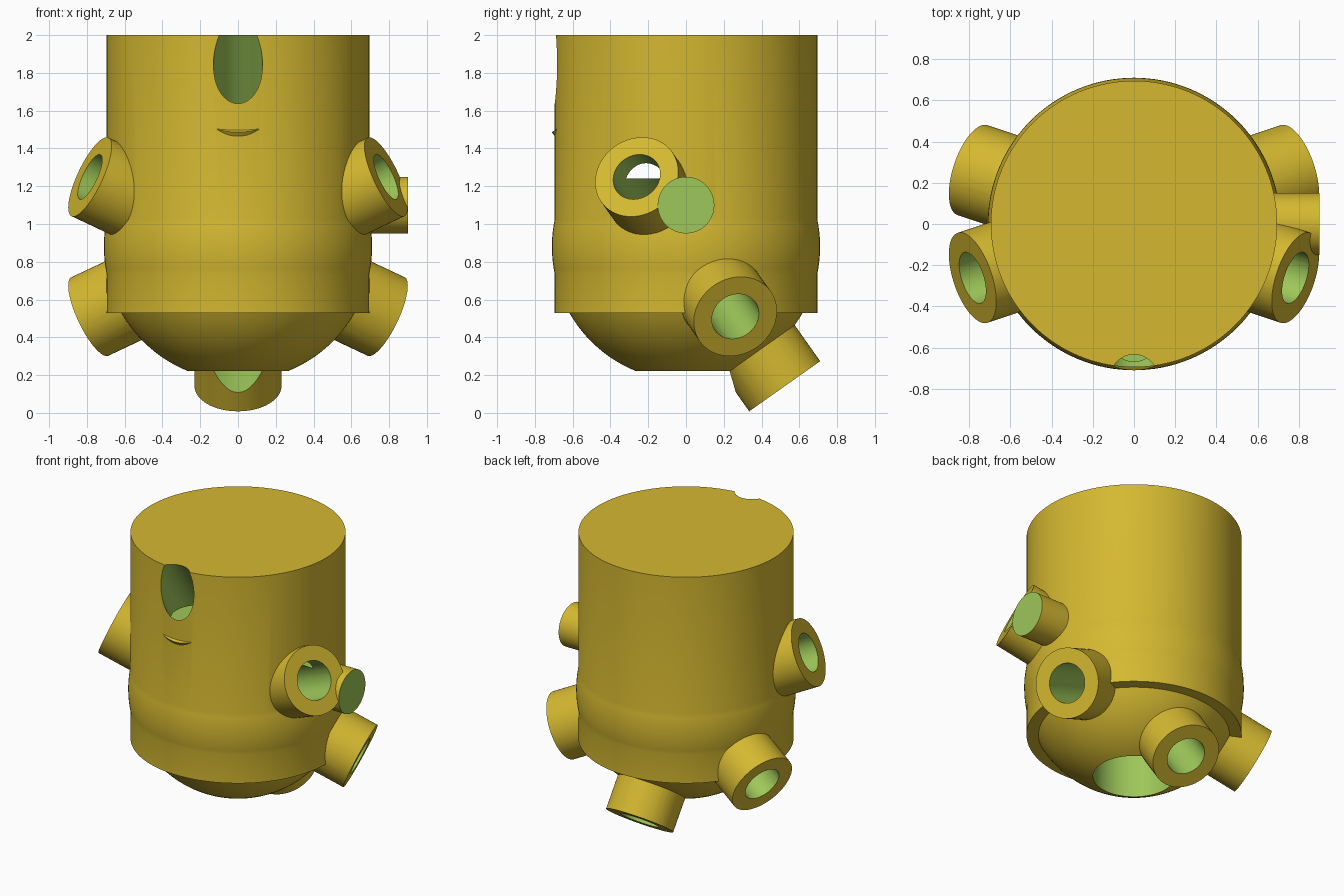
import bpy, bmesh, math
from mathutils import Vector, Matrix

if "Cube" in bpy.data.objects:
    bpy.data.objects.remove(bpy.data.objects["Cube"])


def material(name, rgb):
    m = bpy.data.materials.new(name)
    m.diffuse_color = (*rgb, 1)
    m.use_nodes = True
    m.node_tree.nodes["Principled BSDF"].inputs["Base Color"].default_value = m.diffuse_color
    return m


GOLD = material("gold metal", (0.66, 0.48, 0.03))
GREEN = material("green lining", (0.34, 0.57, 0.10))
CENTRE = Vector((0, 0, 0.88))
CORE_R, DRUM_R, OPENING_R = 0.71, 0.695, 0.265


def lathe(name, profile, sides, matrix=Matrix(), index=0):
    """Closed solid turned from (radius, height) points that start and end on the axis."""
    bm = bmesh.new()
    rings = []
    for r, z in profile:
        n = sides if r > 0 else 1
        rings.append([bm.verts.new(matrix @ Vector((r * math.cos(2 * math.pi * i / sides),
                                                    r * math.sin(2 * math.pi * i / sides), z)))
                      for i in range(n)])
    for a, b in zip(rings, rings[1:]):
        for i in range(sides):
            j = (i + 1) % sides
            if len(a) == 1:
                bm.faces.new((a[0], b[j], b[i]))
            elif len(b) == 1:
                bm.faces.new((a[i], a[j], b[0]))
            else:
                bm.faces.new((a[i], a[j], b[j], b[i]))
    bmesh.ops.recalc_face_normals(bm, faces=bm.faces[:])
    for f in bm.faces:
        f.material_index = index
    me = bpy.data.meshes.new(name)
    bm.to_mesh(me)
    bm.free()
    me.materials.append(GOLD)
    me.materials.append(GREEN)
    ob = bpy.data.objects.new(name, me)
    bpy.context.collection.objects.link(ob)
    return ob


def cylinder(name, start, end, radius, index=0, sides=64):
    """Solid cylinder between two points."""
    start, axis = Vector(start), Vector(end) - Vector(start)
    matrix = Matrix.Translation(start) @ axis.to_track_quat('Z', 'Y').to_matrix().to_4x4()
    h = axis.length
    return lathe(name, [(0, 0), (radius, 0), (radius, h), (0, h)], sides, matrix, index)


def combine(target, other, operation):
    """Bake a boolean into the target and discard the second object."""
    mod = target.modifiers.new("cut", 'BOOLEAN')
    mod.operation = operation
    mod.solver = 'MANIFOLD'
    mod.object = other
    bpy.context.view_layer.update()
    deps = bpy.context.evaluated_depsgraph_get()
    baked = bpy.data.meshes.new_from_object(target.evaluated_get(deps))
    target.modifiers.remove(mod)
    target.data = baked
    bpy.data.objects.remove(other, do_unlink=True)


def arc(z0, z1, steps):
    """Points on the round core between two heights."""
    a0, a1 = (math.asin((z - CENTRE.z) / CORE_R) for z in (z0, z1))
    angles = [a0 + (a1 - a0) * i / steps for i in range(steps + 1)]
    return [(CORE_R * math.cos(a), CENTRE.z + CORE_R * math.sin(a)) for a in angles]


# drum with a round core that bulges at the waist and below, and a bottom opening
base_z = CENTRE.z - math.sqrt(CORE_R ** 2 - OPENING_R ** 2)
half = math.sqrt(CORE_R ** 2 - DRUM_R ** 2)
profile = ([(0, 0.85), (OPENING_R, 0.85)] + arc(base_z, 0.53, 14) + [(DRUM_R, 0.53)]
           + arc(CENTRE.z - half, CENTRE.z + half, 10) + [(DRUM_R, 2), (0, 2)])
body = lathe("chamber_body", profile, 128)
for p in body.data.polygons:
    if math.hypot(p.center.x, p.center.y) < OPENING_R + 0.001 and p.center.z < 0.9:
        p.material_index = 1

# six ports spaced evenly on a tilted circle
tilt = Vector((0, -math.sqrt(1 / 3), math.sqrt(2 / 3)))
side = Vector((1, 0, 0))
ports = [tilt * math.cos(math.radians(60 * i)) + side * math.sin(math.radians(60 * i))
         for i in range(6)]
for d in ports:
    combine(body, cylinder("port", CENTRE + d * 0.48, CENTRE + d * 0.905, 0.23), 'UNION')

# side plug with a green end
plug = cylinder("side_plug", (0.55, 0, 1.1), (0.9, 0, 1.1), 0.15)
for p in plug.data.polygons:
    if p.normal.x > 0.9:
        p.material_index = 1
combine(body, plug, 'UNION')

# inner cavity, bottom opening and port bores, lined in green
combine(body, cylinder("cavity", (0, 0, 1.24), (0, 0, 1.6), 0.67, 1, 96), 'DIFFERENCE')
combine(body, cylinder("bottom_opening", (0, 0, -0.2), (0, 0, 0.8), OPENING_R - 0.001, 1, 128),
        'DIFFERENCE')
for d in ports:
    combine(body, cylinder("bore", CENTRE + d * 0.25, CENTRE + d * 1.6, 0.13, 1), 'DIFFERENCE')

# smooth curved walls, crisp rims
bm = bmesh.new()
bm.from_mesh(body.data)
for f in bm.faces:
    f.smooth = True
for e in bm.edges:
    e.smooth = len(e.link_faces) == 2 and e.calc_face_angle(0) < math.radians(30)
bm.to_mesh(body.data)
bm.free()
